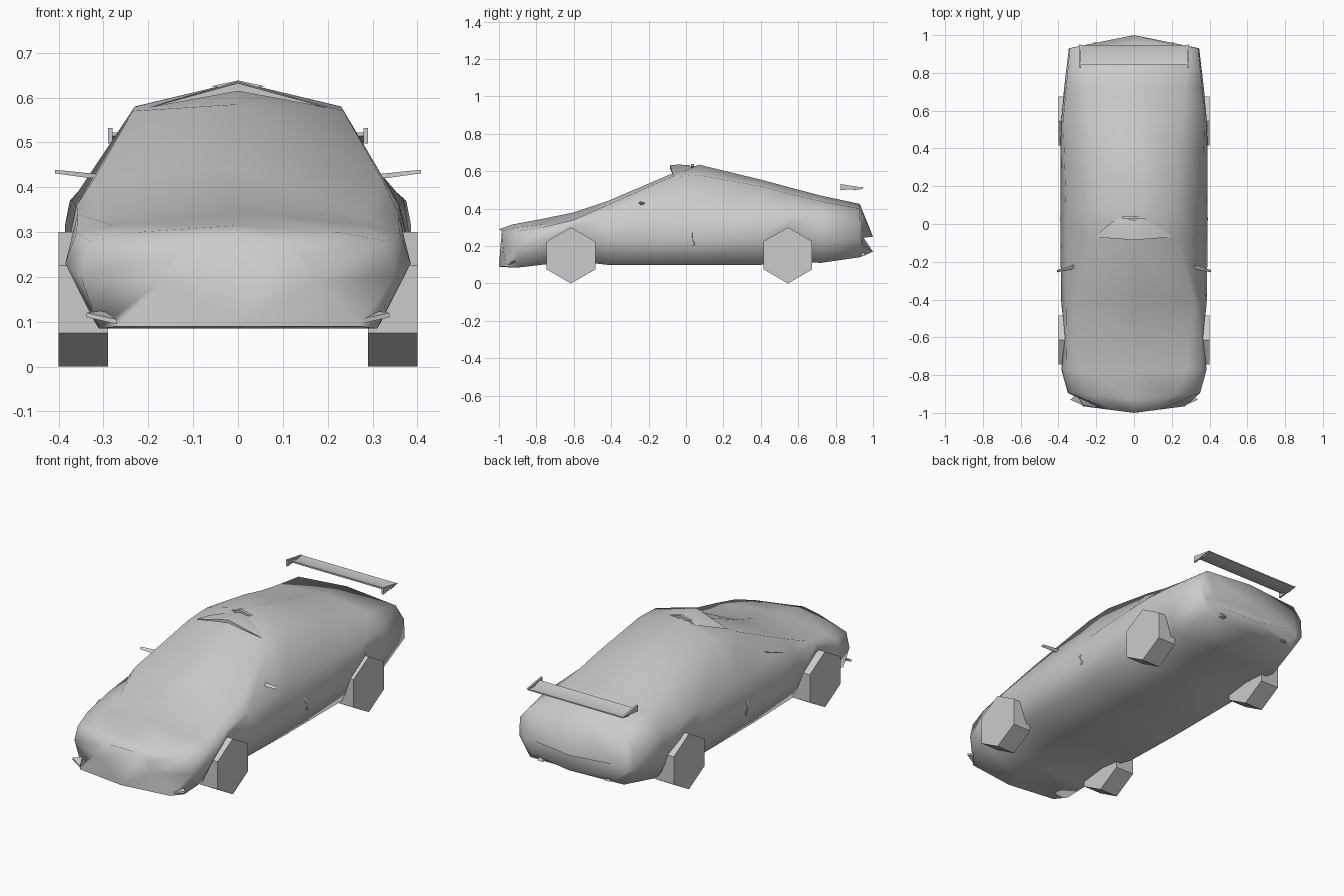
import bpy, bmesh, math
from mathutils import Matrix, Vector

cube = bpy.data.objects.get("Cube")
if cube:
    bpy.data.objects.remove(cube, do_unlink=True)

# Single plain grey finish
GREY = (0.6, 0.6, 0.6, 1)
paint = bpy.data.materials.new("plain grey")
paint.use_nodes = True
paint.diffuse_color = GREY
paint.node_tree.nodes["Principled BSDF"].inputs["Base Color"].default_value = GREY


def finish(name, bm, smooth_angle=None):
    """Turn a bmesh into a named, painted object."""
    bmesh.ops.recalc_face_normals(bm, faces=bm.faces[:])
    mesh = bpy.data.meshes.new(name)
    bm.to_mesh(mesh)
    bm.free()
    mesh.materials.append(paint)
    obj = bpy.data.objects.new(name, mesh)
    bpy.context.collection.objects.link(obj)
    if smooth_angle:
        bpy.ops.object.select_all(action='DESELECT')
        bpy.context.view_layer.objects.active = obj
        obj.select_set(True)
        bpy.ops.object.shade_smooth_by_angle(angle=math.radians(smooth_angle))
    return obj


def loft(rings, closed_ends=True):
    """Skin a sequence of equally sized point rings."""
    bm = bmesh.new()
    loops = [[bm.verts.new(p) for p in ring] for ring in rings]
    for a, b in zip(loops, loops[1:]):
        for i in range(len(a)):
            j = (i + 1) % len(a)
            bm.faces.new((a[i], a[j], b[j], b[i]))
    if closed_ends:
        bm.faces.new(loops[0])
        bm.faces.new(loops[-1][::-1])
    return bm


def blade(name, points, thickness):
    """Thin solid polygon extruded along the given thickness vector."""
    t = Vector(thickness) / 2
    pts = [Vector(p) for p in points]
    return finish(name, loft([[p - t for p in pts], [p + t for p in pts]]))


# Body sections: y, sill (x, z), belt (x, z), shoulder (x, z), roof edge (x, z), crown z
SECTIONS = [
    (-1, .27, .09, .17, .19, .14, .25, .11, .28, .29),
    (-.93, .31, .085, .35, .2, .33, .28, .22, .3, .315),
    (-.77, .32, .1, .385, .23, .36, .3, .28, .315, .345),
    (-.6, .29, .12, .365, .31, .358, .34, .29, .335, .38),
    (-.42, .33, .1, .385, .24, .36, .36, .32, .42, .44),
    (-.08, .34, .1, .39, .24, .36, .36, .235, .57, .585),
    (.07, .34, .1, .39, .24, .36, .36, .23, .58, .635),
    (.4, .34, .1, .39, .24, .37, .37, .24, .52, .555),
    (.55, .29, .12, .385, .32, .375, .37, .25, .48, .515),
    (.72, .33, .11, .37, .24, .36, .37, .27, .44, .47),
    (.93, .28, .14, .345, .24, .34, .34, .29, .4, .425),
    (1, .25, .17, .3, .21, .3, .23, .25, .245, .25),
]
# How far each end section is swept along y per unit of half width
SWEEP = {0: .13, 1: .1, len(SECTIONS) - 1: -.2}


def body_ring(index, section):
    y, *outline, crown = section
    sweep = SWEEP.get(index, 0)
    half = list(zip(outline[::2], outline[1::2]))
    left = [(x, y + sweep * x, z) for x, z in half]
    right = [(-x, py, z) for x, py, z in reversed(left)]
    return [(0, y, half[0][1])] + left + [(0, y, crown)] + right


rings = [body_ring(i, s) for i, s in enumerate(SECTIONS)]
finish("body", loft(rings), 75)

# Roof scoop: shallow folded hood with an open-looking front edge
scoop_rings = []
for y, half, edge, peak, depth in ((-.085, .2, .577, .632, .018), (-.04, .16, .59, .636, .02),
                                   (.02, .08, .605, .632, .02)):
    scoop_rings.append([(-half, y + .015, edge), (0, y, peak), (half, y + .015, edge),
                        (0, y, peak - depth)])
finish("roof_scoop", loft(scoop_rings), 40)

# Small roof fin behind the scoop
blade("roof_fin", [(-.06, .035, .625), (0, .035, .638), (.06, .035, .625), (0, .035, .615)],
      (0, .015, 0))

# Six-sided wheels
WHEEL_RADIUS, WHEEL_WIDTH = .15, .11
for end, y in (("front", -.615), ("rear", .545)):
    for side, sign in (("left", 1), ("right", -1)):
        bm = bmesh.new()
        place = Matrix.Translation((sign * .345, y, WHEEL_RADIUS)) @ Matrix.Rotation(math.pi / 2, 4, 'Y')
        bmesh.ops.create_cone(bm, cap_ends=True, segments=6, radius1=WHEEL_RADIUS,
                              radius2=WHEEL_RADIUS, depth=WHEEL_WIDTH, matrix=place)
        # Turn the hexagon so that a corner stands on the ground
        lowest = min(v.co.z for v in bm.verts)
        if lowest > .01:
            bmesh.ops.rotate(bm, verts=bm.verts[:], cent=place.translation,
                             matrix=Matrix.Rotation(math.pi / 6, 3, 'X'))
        finish(f"{end}_{side}_wheel", bm)

# Rear wing: thin curved plank
profile = [(.845, .522), (.9, .506), (.947, .512), (.947, .506), (.9, .498), (.845, .514)]
finish("rear_wing", loft([[(x, y, z) for y, z in profile] for x in (-.285, .285)]), 40)

# Paired details on both flanks
for side, s in (("left", 1), ("right", -1)):
    blade(f"{side}_wing_endplate", [(s * .285, .825, .532), (s * .285, .95, .512), (s * .285, .825, .498)],
          (.01, 0, 0))
    blade(f"{side}_mirror", [(s * .31, -.22, .425), (s * .408, -.25, .435), (s * .33, -.235, .424)],
          (0, .012, .008))
    blade(f"{side}_door_blade", [(s * .37, .03, .3), (s * .385, .04, .2), (s * .392, .025, .25)],
          (0, .012, 0))
    blade(f"{side}_nose_fin", [(s * .27, -.96, .1), (s * .338, -.93, .115), (s * .3, -.9, .12)],
          (0, 0, .01))
    blade(f"{side}_exhaust", [(s * .2, .88, .14), (s * .2, .96, .15), (s * .2, .95, .17)],
          (.03, 0, 0))
